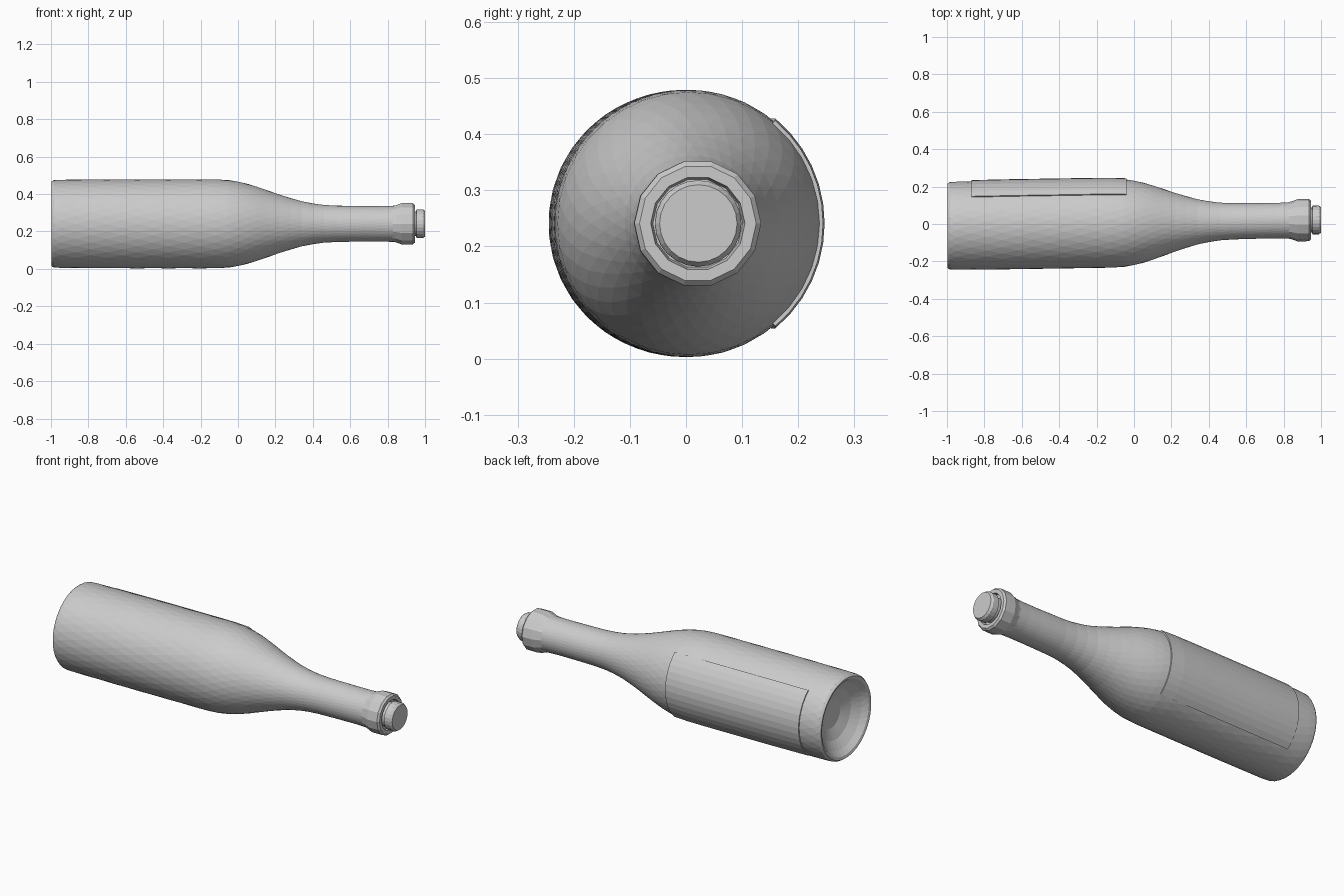
import bpy
import bmesh
from math import sin, cos, pi, radians

if "Cube" in bpy.data.objects:
    bpy.data.objects.remove(bpy.data.objects["Cube"])


# The bottle lies along x with its axis turned very slightly towards +y
def axis_y(x):
    return 0.006 + 0.016 * x


AXIS_Z = 0.241


def point(x, r, a):
    return (x, axis_y(x) + r * cos(a), AXIS_Z + r * sin(a))


def finish(name, bm):
    bmesh.ops.recalc_face_normals(bm, faces=bm.faces)
    mesh = bpy.data.meshes.new(name)
    bm.to_mesh(mesh)
    bm.free()
    obj = bpy.data.objects.new(name, mesh)
    bpy.context.collection.objects.link(obj)
    return obj


def lathe(name, profile, sides, stagger=False):
    """Turn (x, radius) points; stagger gives the triangular facets."""
    bm = bmesh.new()
    rings = []
    for i, (x, r) in enumerate(profile):
        shift = 0.5 * (i % 2) if stagger else 0
        rings.append([bm.verts.new(point(x, r, 2 * pi * (k + shift) / sides))
                      for k in range(sides)])
    for i in range(len(rings) - 1):
        a, b = rings[i], rings[i + 1]
        for k in range(sides):
            n = (k + 1) % sides
            if not stagger:
                bm.faces.new((a[k], a[n], b[n], b[k]))
            elif i % 2 == 0:
                bm.faces.new((a[k], a[n], b[k]))
                bm.faces.new((a[n], b[n], b[k]))
            else:
                bm.faces.new((a[k], b[n], b[k]))
                bm.faces.new((a[k], a[n], b[n]))
    bm.faces.new(rings[0])
    bm.faces.new(rings[-1])
    return finish(name, bm)


# Glass body: dished base, straight barrel, sloping shoulder and neck
body = [(-0.90, 0.03), (-0.905, 0.08), (-0.93, 0.14), (-0.965, 0.185),
        (-0.993, 0.21), (-0.998, 0.225), (-0.985, 0.234), (-0.95, 0.236)]
body += [(-0.87 + 0.083 * i, 0.2365 + 0.0015 * min(i, 3) / 3) for i in range(10)]
body += [(-0.05, 0.234), (0.0, 0.226), (0.05, 0.214), (0.10, 0.199),
         (0.16, 0.178), (0.22, 0.157), (0.28, 0.138), (0.34, 0.121),
         (0.40, 0.109), (0.46, 0.101), (0.53, 0.097), (0.61, 0.096),
         (0.69, 0.095), (0.77, 0.095), (0.84, 0.097), (0.90, 0.09)]
lathe("bottle_body", body, 36, stagger=True)

# Faceted lip with a shallow recess around the cork
lathe("bottle_lip", [(0.80, 0.085), (0.825, 0.097), (0.845, 0.102),
                     (0.875, 0.113), (0.935, 0.113), (0.945, 0.104),
                     (0.945, 0.084), (0.925, 0.080)], 14)

# Stepped cork
lathe("cork", [(0.90, 0.066), (0.952, 0.066), (0.954, 0.077),
               (0.988, 0.077), (1.0, 0.069)], 24)

# Thin label wrapped around the back
bm = bmesh.new()
span, cols = radians(50), 12
stations = [(-0.87, 0.2425), (-0.66, 0.244), (-0.45, 0.244),
            (-0.24, 0.244), (-0.12, 0.243), (-0.04, 0.239)]
grid = [[bm.verts.new(point(x, r, -span + 2 * span * k / cols))
         for k in range(cols + 1)] for x, r in stations]
for a, b in zip(grid, grid[1:]):
    for k in range(cols):
        bm.faces.new((a[k], b[k], b[k + 1], a[k + 1]))
label = finish("back_label", bm)
if label.data.polygons[0].normal.y < 0:
    label.data.flip_normals()
thick = label.modifiers.new("thickness", 'SOLIDIFY')
thick.thickness = 0.008
thick.offset = -1
